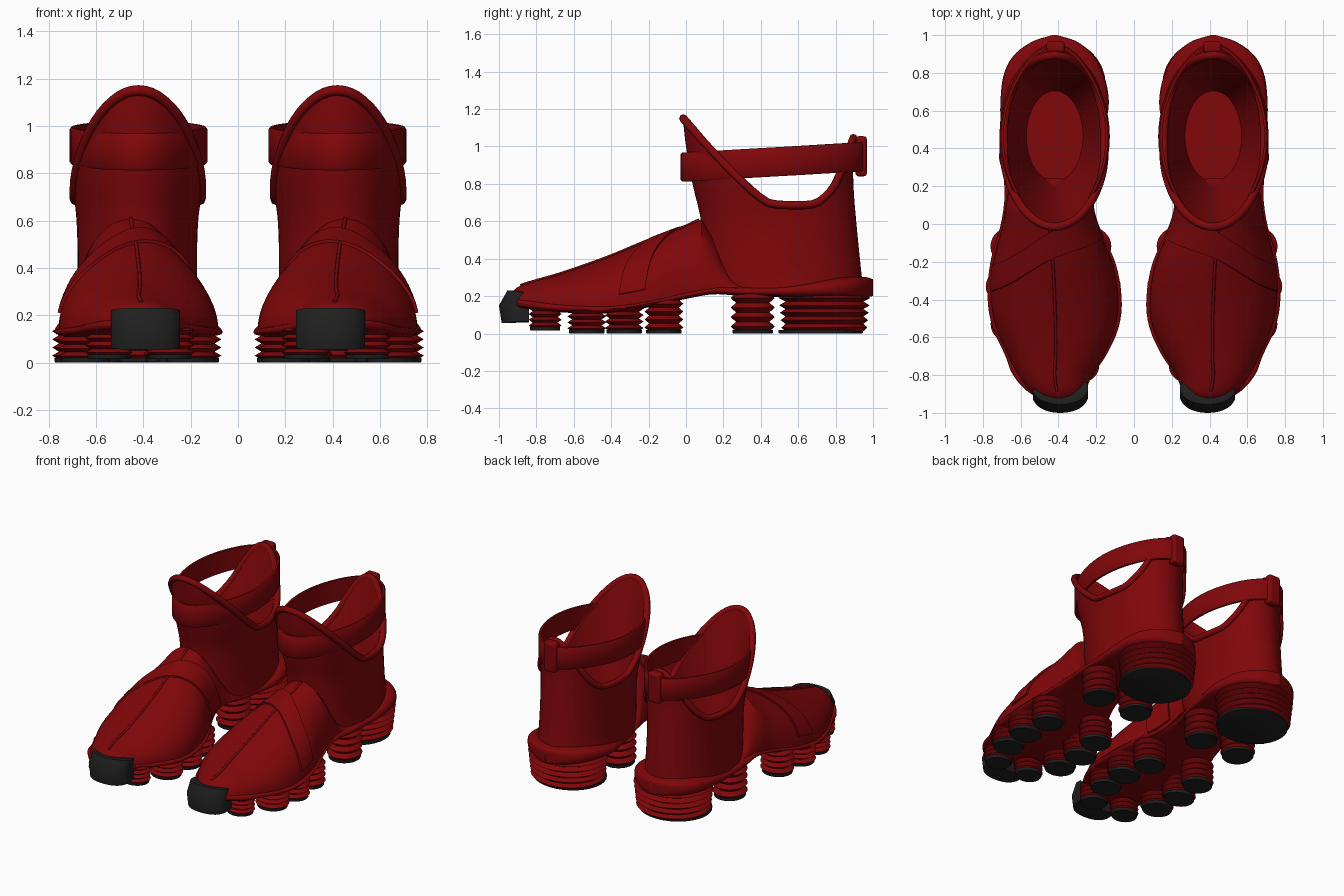
import bpy, bmesh, math
from mathutils import Vector

if "Cube" in bpy.data.objects:
    bpy.data.objects.remove(bpy.data.objects["Cube"])


def material(name, color):
    m = bpy.data.materials.new(name)
    m.diffuse_color = (*color, 1)
    m.use_nodes = True
    m.node_tree.nodes["Principled BSDF"].inputs["Base Color"].default_value = m.diffuse_color
    return m


RED = material("deep red", (0.215, 0.002, 0.003))
BLACK = material("rubber black", (0.014, 0.014, 0.014))


def spline(table, t):
    """Smooth interpolation of table rows (key, values...) at key t."""
    t = min(max(t, table[0][0]), table[-1][0])
    i = 0
    while i < len(table) - 2 and t > table[i + 1][0]:
        i += 1

    def slope(k, c):
        a, b = table[max(k - 1, 0)], table[min(k + 1, len(table) - 1)]
        return (b[c] - a[c]) / (b[0] - a[0])
    p, q = table[i], table[i + 1]
    h = q[0] - p[0]
    s = (t - p[0]) / h
    return [(2*s**3 - 3*s*s + 1) * p[c] + (s**3 - 2*s*s + s) * h * slope(i, c)
            + (3*s*s - 2*s**3) * q[c] + (s**3 - s*s) * h * slope(i + 1, c)
            for c in range(1, len(p))]


def loft(name, rows, mat=RED, loop=False, cap=True, angle=40):
    """Skin closed cross-sections; every part is mirrored to the other shoe."""
    bm = bmesh.new()
    vs = [[bm.verts.new(p) for p in r] for r in rows]
    n = len(rows[0])
    for i in range(len(rows) if loop else len(rows) - 1):
        a, b = vs[i], vs[(i + 1) % len(rows)]
        for j in range(n):
            k = (j + 1) % n
            bm.faces.new((a[j], a[k], b[k], b[j]))
    if cap and not loop:
        bm.faces.new(vs[0])
        bm.faces.new(vs[-1])
    bmesh.ops.recalc_face_normals(bm, faces=bm.faces)
    me = bpy.data.meshes.new(name)
    bm.to_mesh(me)
    bm.free()
    for p in me.polygons:
        p.use_smooth = True
    me.set_sharp_from_angle(angle=math.radians(angle))
    me.materials.append(mat)
    ob = bpy.data.objects.new(name, me)
    bpy.context.collection.objects.link(ob)
    ob.modifiers.new("pair", 'MIRROR').use_mirror_merge = False
    return ob


def tube(name, path, r, loop=False):
    rows, n = [], len(path)
    for i, p in enumerate(path):
        a = path[(i - 1) % n] if loop else path[max(i - 1, 0)]
        b = path[(i + 1) % n] if loop else path[min(i + 1, n - 1)]
        t = (b - a).normalized()
        u = t.cross(Vector((1, 0, 0)) if not loop else Vector((0, 0, 1))).normalized()
        v = t.cross(u)
        rows.append([p + r * (math.cos(k * math.pi / 4) * u + math.sin(k * math.pi / 4) * v)
                     for k in range(8)])
    return loft(name, rows, loop=loop, angle=80)


def ring(cx, cy, rx, ry, z, n=32):
    return [Vector((cx + rx * math.cos(2 * math.pi * k / n),
                    cy + ry * math.sin(2 * math.pi * k / n), z)) for k in range(n)]


def eased(y0, y1, n):
    return [(y0 + y1) / 2 - (y1 - y0) / 2 * math.cos(math.pi * i / n) for i in range(n + 1)]


# Foot upper: y, centre x, half width, base z, top z
FOOT = [(-0.94, .395, .04, .16, .21), (-0.90, .405, .13, .15, .248), (-0.80, .42, .195, .14, .282),
        (-0.70, .415, .25, .135, .31), (-0.55, .415, .315, .13, .36), (-0.40, .42, .337, .13, .415),
        (-0.20, .43, .315, .15, .498), (0.0, .447, .247, .19, .573), (0.10, .452, .228, .22, .60),
        (0.18, .44, .225, .23, .45), (0.27, .43, .235, .23, .28), (0.70, .425, .24, .23, .28),
        (0.90, .425, .12, .23, .28)]


def foot_point(y, a, d=0):
    cx, hw, zb, zt = spline(FOOT, y)
    return Vector((cx + (hw + d) * math.cos(a), y,
                   zb + (zt - zb + d) * max(math.sin(a), 0) ** 0.9))


loft("foot_upper", [[foot_point(y, math.pi * k / 28) for k in range(29)]
                    for y in eased(-0.94, 0.9, 56)])

# Sole with heel collar: y, centre x, half width, bottom z, top z
SOLE = [(-0.945, .395, .03, .155, .18), (-0.90, .41, .135, .14, .185), (-0.80, .43, .21, .125, .175),
        (-0.70, .415, .265, .115, .165), (-0.55, .415, .333, .108, .155), (-0.40, .42, .355, .108, .155),
        (-0.20, .43, .33, .14, .18), (0.0, .45, .255, .185, .225), (0.15, .46, .225, .21, .25),
        (0.30, .445, .25, .20, .25), (0.50, .43, .275, .195, .255), (0.65, .42, .287, .19, .275),
        (0.80, .425, .262, .19, .30), (0.90, .425, .205, .19, .305), (0.97, .42, .11, .195, .30),
        (1.0, .42, .012, .20, .29)]
rows = []
for y in eased(-0.945, 1.0, 64):
    cx, hw, zb, zt = spline(SOLE, y)
    row = []
    for k in range(24):
        c, s = math.cos(math.pi * k / 12), math.sin(math.pi * k / 12)
        row.append((cx + hw * math.copysign(abs(c) ** 0.5, c), y,
                    (zb + zt) / 2 + (zt - zb) / 2 * math.copysign(abs(s) ** 0.6, s)))
    rows.append(row)
loft("sole", rows, angle=60)

# Ankle shaft: z, front y, back y, centre x, half width; rim: y, z
SHAFT = [(.22, .10, .95, .425, .262), (.35, .09, .935, .425, .253), (.60, .08, .91, .425, .257),
         (.80, .035, .895, .422, .282), (1.0, .0, .895, .42, .288), (1.18, -.02, .905, .42, .288)]
RIM = [(-.01, 1.15), (.10, 1.01), (.25, .835), (.38, .71), (.45, .69), (.65, .69),
       (.72, .72), (.80, .80), (.86, .93), (.90, 1.045)]
N = 64


def shaft_point(k, t, inset=0):
    a = 2 * math.pi * k / N
    top = spline(RIM, .445 + .455 * math.sin(a))[0]
    z = .22 + t * (top - .22)
    f, b, cx, hw = spline(SHAFT, z)
    return Vector((cx + (hw - inset) * math.cos(a),
                   (f + b) / 2 + ((b - f) / 2 - inset) * math.sin(a), z))


floor = ring(.42, .465, .15, .24, .32, N)
rows = [[shaft_point(k, i / 16) for k in range(N)] for i in range(17)]
rows += [[shaft_point(k, 1, .02).lerp(floor[k], i / 10) for k in range(N)] for i in range(11)]
loft("ankle_shaft", rows)
tube("rim_piping", [shaft_point(k, 1, .002) for k in range(N)], .022, loop=True)

# Tilted ankle strap, tucked under the rim piping, and its heel tab
rows = []
for k in range(N):
    a = 2 * math.pi * k / N
    c, s = math.cos(a), math.sin(a)
    z = .917 + .027 * s
    f = 1 - .045 * math.sin(2 * a) ** 2
    rows.append([(.42 + (.292 - d) * c * f, .463 + (.492 - d) * s * f, z + h)
                 for d, h in ((0, -.068), (0, .068), (.008, .078), (.022, .078),
                              (.022, -.078), (.008, -.078))])
loft("ankle_strap", rows, loop=True)
tab = loft("heel_tab", [[(x, y, z) for x, y in ((.367, .905), (.463, .905), (.463, .967), (.367, .967))]
                        for z in (.84, 1.055)])
bev = tab.modifiers.new("round", 'BEVEL')
bev.width, bev.segments = .018, 3

# Diagonal band over the instep
BAND = [(0, -.30, .07), (.25, -.25, .07), (.5, -.115, .07), (.75, -.035, .075), (1, .03, .085)]
rows = []
for i in range(33):
    u = .07 + .91 * i / 32
    yc, w = spline(BAND, u)
    ys = [yc + w * (j / 4 - 1) for j in range(9)]
    rows.append([foot_point(y, math.pi * u, .012) for y in ys]
                + [foot_point(y, math.pi * u, -.012) for y in reversed(ys)])
loft("instep_band", rows)

# Centre seam down the toe
tube("toe_seam", [foot_point(-.885 + .955 * i / 30, math.pi / 2, .001) for i in range(31)], .008)

# Rubber toe bumper, curved around the tip
PROFILE = [(-.985, .055), (-.84, .06), (-.84, .135), (-.872, .175), (-.88, .215),
           (-.90, .228), (-.955, .23), (-1.0, .15)]
rows = []
for i in range(21):
    u = -math.cos(math.pi * i / 20)
    s = 1 - .1 * abs(u) ** 6
    bend = .085 * (1 - math.sqrt(1 - .96 * u * u))
    rows.append([(.39 + .146 * u, min(-.92 + (y + .92) * s + bend, -.84), .142 + (z - .142) * s)
                 for y, z in PROFILE])
loft("toe_bumper", rows, BLACK)


# Bellows cushions with rubber pads: centre x, y, radii, pad z, top z, ridges
def cushion(name, x, y, rx, ry, z0, z1, ridges):
    steps = 2 * ridges
    heel = rx > .2
    rows = []
    for i in range(steps + 1):
        s = 1 if i % 2 else .76
        if heel:
            s = 1 - .08 * (1 - i / steps) if i % 2 else .84
        rows.append(ring(x, y, rx * s, ry * s, z0 + .012 + (z1 - z0 - .012) * i / steps))
    loft(name, rows, angle=25)
    loft(name + "_pad", [ring(x, y - .02 * heel, rx * s, ry * s, z0 + h)
                         for s, h in ((.88, 0), (.91, .004), (.91, .019))], BLACK)


for i, (y, xi, xo, rx, ry, z0, z1) in enumerate((
        (-.753, .285, .545, .10, .088, .015, .15), (-.53, .20, .645, .114, .104, 0, .14),
        (-.33, .19, .665, .12, .103, 0, .15), (-.118, .235, .645, .115, .104, 0, .18),
        (.357, .285, .60, .115, .118, 0, .215))):
    cushion(f"inner_cushion_{i + 1}", xi, y, rx, ry, z0, z1, 4)
    cushion(f"outer_cushion_{i + 1}", xo, y, rx, ry, z0, z1, 4)
cushion("heel_cushion", .42, .74, .272, .248, 0, .21, 5)
